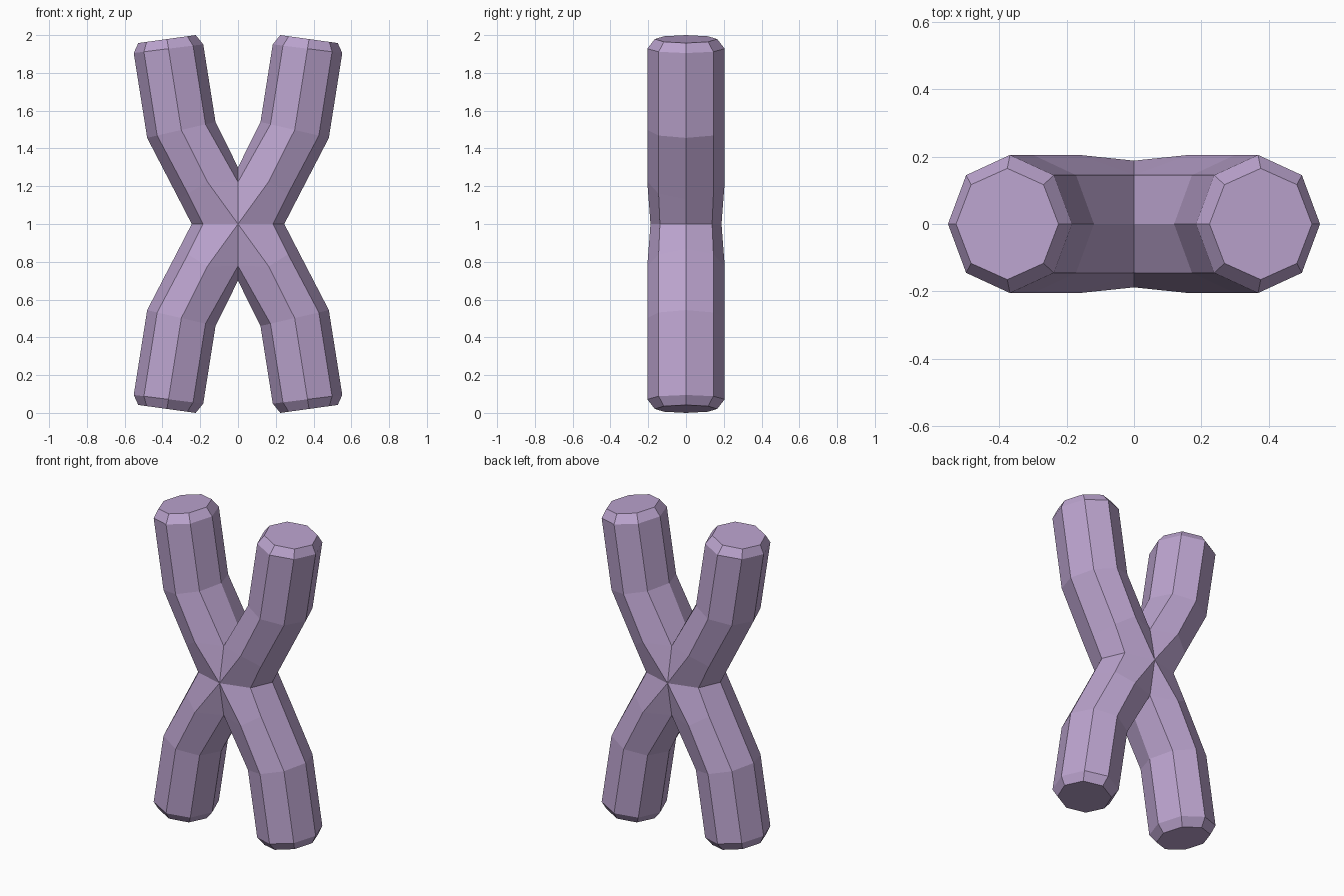
import bpy, bmesh
from math import cos, sin, pi
from mathutils import Vector

cube = bpy.data.objects.get("Cube")
if cube:
    bpy.data.objects.remove(cube)

lavender = bpy.data.materials.new("lavender")
lavender.use_nodes = True
color = (0.50, 0.37, 0.62, 1)
lavender.diffuse_color = color
lavender.node_tree.nodes["Principled BSDF"].inputs["Base Color"].default_value = color


def tilted_ring(x, z, across, depth, drop):
    """Octagon around an arm; drop lowers its outer side."""
    return [Vector((x + across * cos(a), depth * sin(a), z - drop * cos(a)))
            for a in (i * pi / 4 for i in range(8))]


def joint_ring(half):
    """Octagon given from outer side to inner side, mirrored front to back."""
    front = [Vector(p) for p in half]
    back = [Vector((p.x, -p.y, p.z)) for p in reversed(front[1:-1])]
    return front + back


# Heights are measured from the crossing point, the arm runs from tip to joint
rings = [
    tilted_ring(0.376, 0.979, 0.152, 0.165, 0.021),
    tilted_ring(0.368, 0.928, 0.184, 0.205, 0.023),
    tilted_ring(0.300, 0.498, 0.181, 0.205, 0.042),
    joint_ring([(0.312, 0, 0.13), (0.265, 0.145, 0.16), (0.163, 0.205, 0.225),
                (0, 0.145, 0.222), (0, 0, 0.30)]),
    joint_ring([(0.245, 0, 0), (0.185, 0.138, 0), (0, 0.188, 0),
                (0, 0.145, 0.222), (0, 0, 0.30)]),
]

# One arm, open where it meets its mirror images
bm = bmesh.new()
loops = [[bm.verts.new(p) for p in ring] for ring in rings]
bm.faces.new(loops[0])
for upper, lower in zip(loops, loops[1:]):
    for i in range(8):
        j = (i + 1) % 8
        bm.faces.new((upper[j], upper[i], lower[i], lower[j]))
bmesh.ops.remove_doubles(bm, verts=bm.verts, dist=0.0005)
bmesh.ops.recalc_face_normals(bm, faces=bm.faces)
tip = max(bm.faces, key=lambda f: f.calc_center_median().z)
if tip.normal.z < 0:
    bmesh.ops.reverse_faces(bm, faces=bm.faces)
mesh = bpy.data.meshes.new("crossed_arms")
bm.to_mesh(mesh)
bm.free()
mesh.materials.append(lavender)

body = bpy.data.objects.new("crossed_arms", mesh)
body.location.z = 1
bpy.context.collection.objects.link(body)

# Mirror into four arms joined at the waist
mirror = body.modifiers.new("four_arms", "MIRROR")
mirror.use_axis = (True, False, True)
mirror.use_clip = True
mirror.merge_threshold = 0.001
